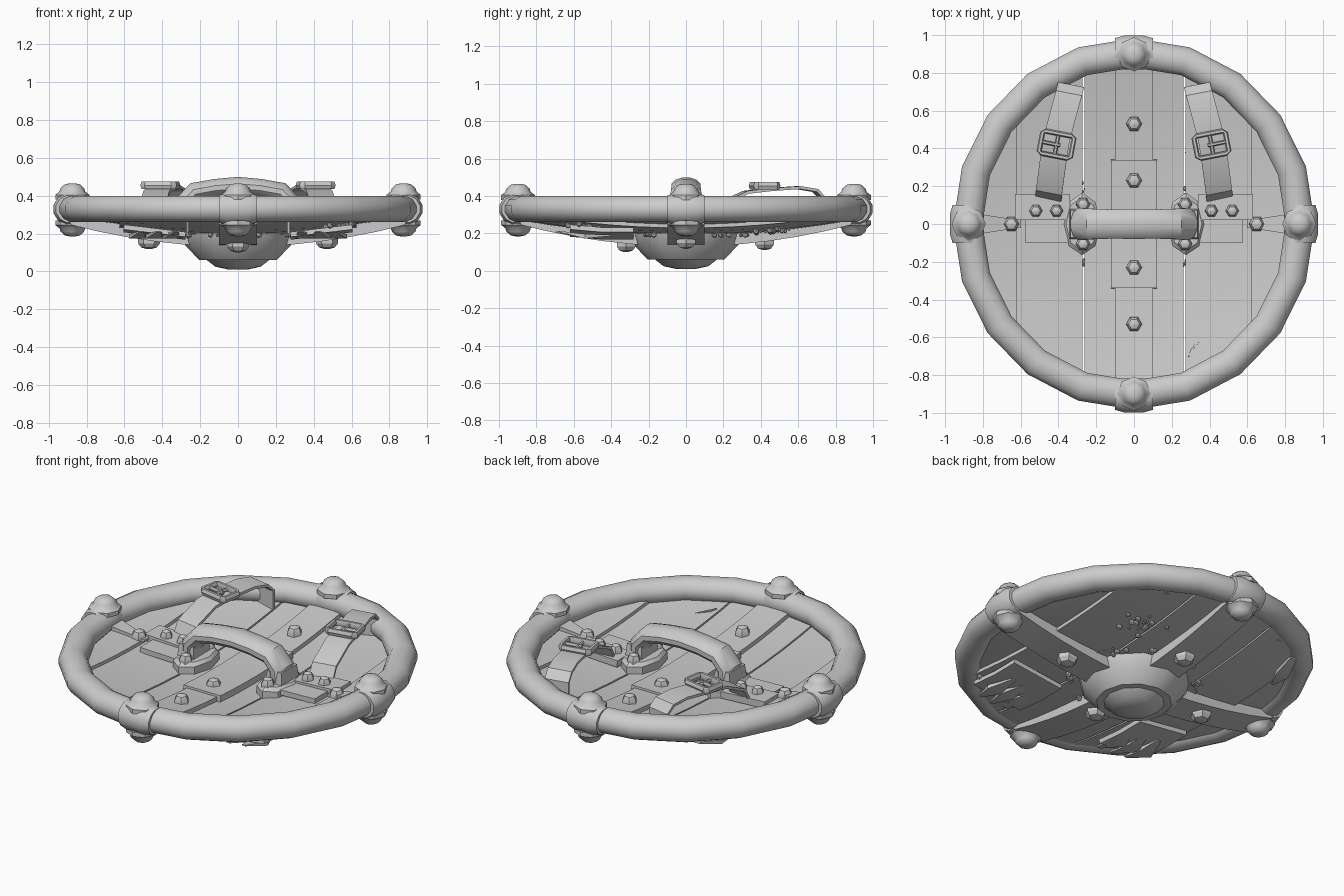
import bpy, bmesh, math, random
from math import pi, sin, cos, sqrt
from mathutils import Vector, Matrix

if "Cube" in bpy.data.objects:
    bpy.data.objects.remove(bpy.data.objects["Cube"])
random.seed(4)

GREY = (0.6, 0.6, 0.6, 1)
mat = bpy.data.materials.new("plain_grey")
mat.use_nodes = True
mat.diffuse_color = GREY
mat.node_tree.nodes["Principled BSDF"].inputs["Base Color"].default_value = GREY
made = []


def finish(name, bm):
    bmesh.ops.recalc_face_normals(bm, faces=bm.faces)
    me = bpy.data.meshes.new(name)
    bm.to_mesh(me)
    bm.free()
    me.materials.append(mat)
    ob = bpy.data.objects.new(name, me)
    bpy.context.collection.objects.link(ob)
    made.append(ob)
    return ob


def dish(x, y):
    """Height of the underside of the boards."""
    return 0.19 + 0.1 * (x * x + y * y)


def keel(t):
    """Height of the underside of the lower bands."""
    return 0.13 + 0.15 * t * t


def sweep(name, pts, side, a, b, n=4, closed=False, taper=None):
    """Sweep an n-gon along pts; a = half size along side, b = across it."""
    bm = bmesh.new()
    pts = [Vector(p) for p in pts]
    side = Vector(side).normalized()
    k = len(pts)
    grow = sqrt(2) if n == 4 else 1
    rings = []
    for i, p in enumerate(pts):
        nxt = pts[(i + 1) % k] if closed else pts[min(i + 1, k - 1)]
        prv = pts[i - 1] if closed else pts[max(i - 1, 0)]
        up = (nxt - prv).normalized().cross(side).normalized()
        s = grow * (taper[i] if taper else 1)
        rings.append([bm.verts.new(p + side * a * s * cos(2 * pi * (j + 0.5) / n)
                                   + up * b * s * sin(2 * pi * (j + 0.5) / n)) for j in range(n)])
    for i in range(k if closed else k - 1):
        r, q = rings[i], rings[(i + 1) % k]
        for j in range(n):
            bm.faces.new((r[j], r[(j + 1) % n], q[(j + 1) % n], q[j]))
    if not closed:
        bm.faces.new(rings[0])
        bm.faces.new(rings[-1])
    return finish(name, bm)


def lathe(name, profile, loc, n=8, sx=1, sy=1, flip=1):
    """Turn (radius, height) points about z; both ends are capped."""
    bm = bmesh.new()
    rings = [[bm.verts.new((loc[0] + r * sx * cos(2 * pi * j / n), loc[1] + r * sy * sin(2 * pi * j / n),
                            loc[2] + flip * h)) for j in range(n)] for r, h in profile]
    for r, q in zip(rings, rings[1:]):
        for j in range(n):
            bm.faces.new((r[j], r[(j + 1) % n], q[(j + 1) % n], q[j]))
    bm.faces.new(rings[0])
    bm.faces.new(rings[-1])
    return finish(name, bm)


def rivet(name, x, y, z, r=0.042, flip=1):
    lathe(name, [(r, -0.02), (r, 0.01), (r * 0.7, 0.032), (r * 0.2, 0.04)], (x, y, z), 6, flip=flip)


def plank(name, x0, x1, lift, cols=2, rows=10):
    bm = bmesh.new()
    grid = []
    for i in range(cols + 1):
        x = x0 + (x1 - x0) * i / cols
        half = 0.91 * sqrt(max(0.01, 1 - (x / 0.885) ** 2))
        ys = [half * (2 * j / rows - 1) for j in range(rows + 1)]
        grid.append([bm.verts.new((x, y, dish(x, y) + lift)) for y in ys])
    for c, d in zip(grid, grid[1:]):
        for j in range(rows):
            bm.faces.new((c[j], d[j], d[j + 1], c[j + 1]))
    geo = bmesh.ops.extrude_face_region(bm, geom=bm.faces[:])
    for v in geo["geom"]:
        if isinstance(v, bmesh.types.BMVert):
            v.co.z += 0.03
    return finish(name, bm)


# Wooden boards
plank("middle_plank", -0.262, 0.262, 0, 4)
for s, side in ((1, "left"), (-1, "right")):
    plank(side + "_inner_plank", s * 0.272, s * 0.625, 0)
    plank(side + "_outer_plank", s * 0.62, s * 0.87, 0.02, 3)

# Rim tube
sweep("rim", [(0.88 * cos(2 * pi * i / 20), 0.906 * sin(2 * pi * i / 20), 0.33) for i in range(20)],
      (0, 0, 1), 0.072, 0.08, 12, True)

# Bands under and over the boards
steps = [i / 6 * 0.88 for i in range(-6, 7)]
sweep("long_band_below", [(0, t, keel(t) + 0.03) for t in steps], (1, 0, 0), 0.1, 0.03)
sweep("cross_band_below", [(t, 0, keel(t) + 0.03) for t in steps], (0, 1, 0), 0.1, 0.03)
sweep("long_band_above", [(0, t, dish(0, t) + 0.042) for t in steps], (1, 0, 0), 0.1, 0.015)
sweep("grip_plate", [(0, t, 0.235 + 0.1 * t * t) for t in (-0.34, -0.17, 0, 0.17, 0.34)],
      (1, 0, 0), 0.122, 0.025)
for y in (-0.53, -0.23, 0.23, 0.53):
    rivet("band_rivet", 0, y, 0.255 + 0.1 * y * y)
for x, y in ((0.47, 0), (-0.47, 0), (0, 0.42), (0, -0.32)):
    rivet("lower_rivet", x, y, keel(x + y) - 0.005, 0.058, -1)

# Central boss
lathe("boss", [(0.3, 0.2), (0.285, 0.145), (0.205, 0.06), (0.165, 0.06), (0.12, 0.025), (0.05, 0.01)],
      (0, 0, 0), 12)

# Rim clamps with a flanged stud on either face
for k, name in enumerate(("left", "back", "right", "front")):
    d = Vector((cos(k * pi / 2), sin(k * pi / 2), 0))
    t = Vector((-d.y, d.x, 0))
    c = Vector((d.x * 0.885, d.y * 0.908, 0.33))
    sweep(name + "_clamp", [c + t * v for v in (-0.1, -0.055, 0.055, 0.1)], (0, 0, 1),
          0.088, 0.092, 12, taper=(0.85, 1, 1, 0.85))
    for flip in (1, -1):
        base = c - d * 0.01 + Vector((0, 0, -0.01 if flip < 0 else 0))
        lathe(name + "_stud", [(0.09, 0.05), (0.09, 0.075), (0.068, 0.092), (0.062, 0.11),
                               (0.04, 0.13), (0.015, 0.135)], base, 8, flip=flip)

# Arched grip
arch = [(0.29, 0.25), (0.285, 0.36), (0.23, 0.42), (0.12, 0.44)]
path = [(-x, 0, z) for x, z in arch] + [(0, 0, 0.45)] + [(x, 0, z) for x, z in reversed(arch)]
sweep("grip", path, (0, 1, 0), 0.08, 0.05, 12, taper=(1, 1.1, 1.05, 1, 1.02, 1, 1.05, 1.1, 1))

for s, side in ((1, "left"), (-1, "right")):
    # Grip foot and collar
    lathe(side + "_grip_foot", [(1, 0), (1, 0.07), (0.85, 0.09)], (s * 0.275, 0, 0.2), 8, 0.1, 0.165)
    sweep(side + "_grip_collar", [(s * 0.29, 0, 0.25), (s * 0.29, 0, 0.36)], (0, 1, 0), 0.085, 0.055,
          taper=(1, 0.85))
    for y in (-0.105, 0.105):
        rivet(side + "_foot_rivet", s * 0.27, y, 0.29, 0.038)
    # Flat cross strap and riveted tab
    sweep(side + "_cross_strap", [(s * x, -0.04, 0.25 + 0.03 * x) for x in (0.25, 0.42, 0.575)],
          (0, 1, 0), 0.06, 0.015)
    sweep(side + "_tab", [(s * x, 0.09, 0.25 + 0.05 * x) for x in (0.34, 0.48, 0.63)], (0, 1, 0), 0.07, 0.02)
    for x in (0.41, 0.52):
        rivet(side + "_tab_rivet", s * x, 0.07, 0.295, 0.035)
    rivet(side + "_board_rivet", s * 0.65, 0, 0.29)
    sweep(side + "_band_tip", [(s * x, 0, dish(x, 0) + 0.055) for x in (0.6, 0.74, 0.86)],
          (0, 1, 0), 0.04, 0.015, taper=(0.5, 1, 1.5))
    # Arm strap
    across = Vector((s * 0.98, 0.19, 0))
    strap = [(0.455, 0.12, 0.25), (0.45, 0.17, 0.35), (0.43, 0.32, 0.42), (0.41, 0.45, 0.435),
             (0.37, 0.6, 0.445), (0.345, 0.69, 0.43), (0.335, 0.73, 0.39), (0.335, 0.73, 0.26)]
    sweep(side + "_arm_strap", [(s * x, y, z) for x, y, z in strap], across, 0.07, 0.008)
    # Buckle frame, bar and prong
    along = Vector((-s * 0.19, 0.98, 0))
    c = Vector((s * 0.41, 0.42, 0.455))
    corners = [(-0.085, -0.05), (-0.07, -0.06), (0.07, -0.06), (0.085, -0.05),
               (0.085, 0.05), (0.07, 0.06), (-0.07, 0.06), (-0.085, 0.05)]
    sweep(side + "_buckle", [c + across * u + along * v for u, v in corners], (0, 0, 1), 0.022, 0.013, 6, True)
    sweep(side + "_buckle_bar", [c - along * 0.06, c + along * 0.06], (0, 0, 1), 0.01, 0.01, 6)
    sweep(side + "_buckle_prong", [c - across * 0.02, c + across * 0.085], (0, 0, 1), 0.014, 0.01, 6)
    # Broken board hanging below the front edge, with split ends
    sweep(side + "_broken_board", [(s * 0.44, y, z) for y, z in ((-0.28, 0.2), (-0.45, 0.2), (-0.62, 0.215))],
          (1, 0, 0.12 * s), 0.165, 0.013)
    for x in (0.33, 0.42, 0.51):
        tip = random.uniform(-0.7, -0.64)
        sweep(side + "_splinter", [(s * x, -0.4, 0.19), (s * (x + 0.02), -0.54, 0.185), (s * x, tip, 0.21)],
              (1, 0, 0), 0.045, 0.012, taper=(0.3, 1, 0.25))

# Split on the rear edge
sweep("rear_splinter", [(-0.62, 0.42, 0.22), (-0.58, 0.55, 0.21), (-0.55, 0.68, 0.24)], (1, 0, 0),
      0.04, 0.012, taper=(0.2, 1, 0.5))

# Scratch on the board
sweep("scratch", [(0.29, -0.7, 0.282), (0.31, -0.66, 0.279), (0.36, -0.6, 0.275)], (1, 0, 0),
      0.008, 0.004, taper=(0.5, 1, 0.2))

# Crumbs of corrosion on the underside
bm = bmesh.new()
spots = [(0.52, -0.53, 0.1, 30), (0.34, 0.45, 0.1, 20)]
spots += [(0.33 * cos(a), 0.33 * sin(a), 0.04, 6) for a in [i * pi / 5 for i in range(10)]]
for x, y, spread, count in spots:
    for _ in range(count):
        u, v = random.gauss(x, spread * 0.5), random.gauss(y, spread * 0.5)
        bmesh.ops.create_icosphere(bm, subdivisions=1, radius=random.uniform(0.008, 0.018),
                                   matrix=Matrix.Translation((u, v, dish(u, v) - 0.01)))
finish("crumbs", bm)

# Soft shading with crisp edges
bpy.ops.object.select_all(action="DESELECT")
for ob in made:
    ob.select_set(True)
bpy.context.view_layer.objects.active = made[0]
bpy.ops.object.shade_smooth_by_angle(angle=math.radians(33))
